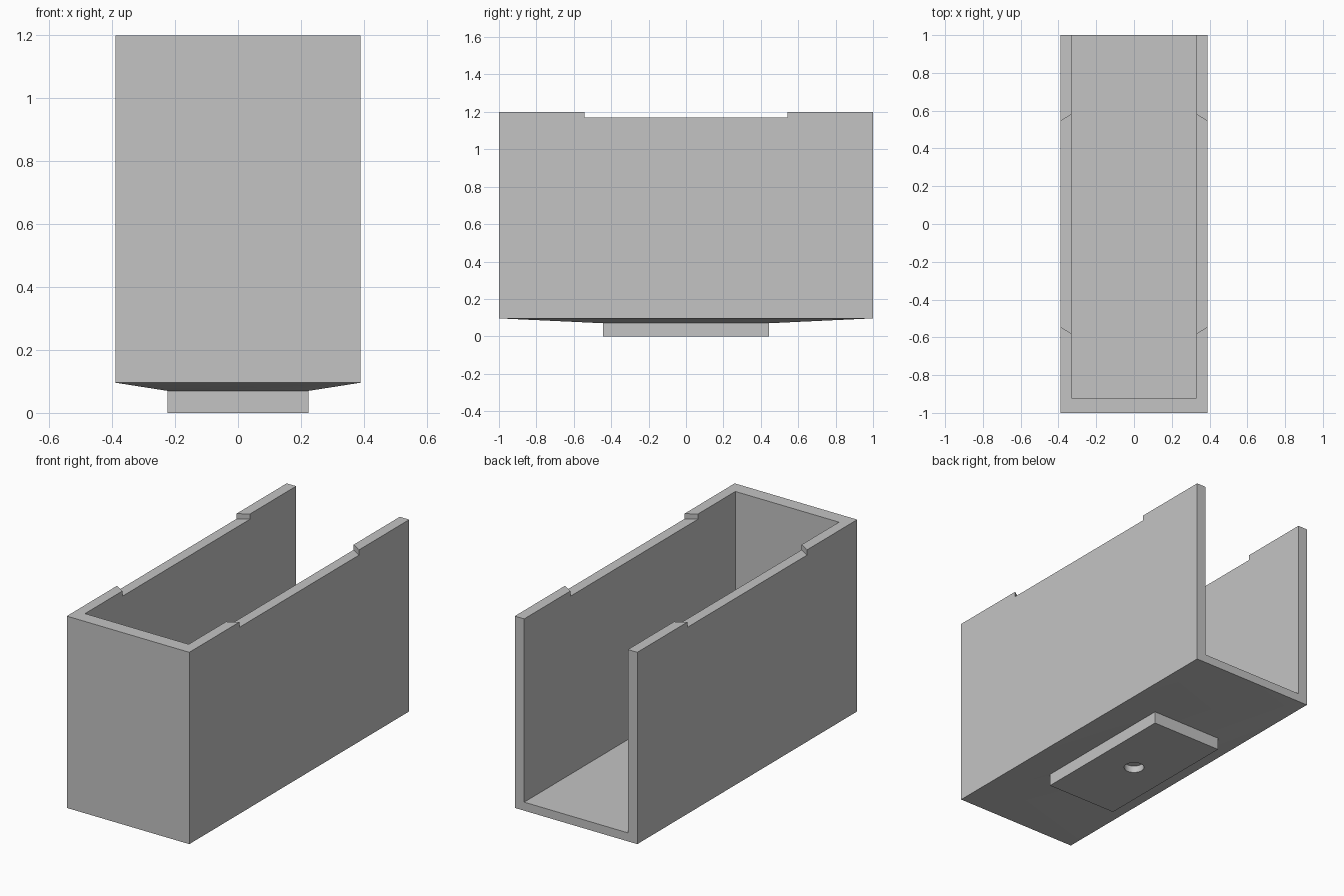
import bpy
import bmesh
from mathutils import Matrix

cube = bpy.data.objects.get("Cube")
if cube:
    bpy.data.objects.remove(cube, do_unlink=True)

# Single plain grey material
grey = bpy.data.materials.new("plain grey")
grey.use_nodes = True
colour = (0.55, 0.55, 0.55, 1)
grey.diffuse_color = colour
grey.node_tree.nodes["Principled BSDF"].inputs["Base Color"].default_value = colour


def add_object(name, bm):
    bmesh.ops.recalc_face_normals(bm, faces=bm.faces)
    mesh = bpy.data.meshes.new(name)
    bm.to_mesh(mesh)
    bm.free()
    mesh.materials.append(grey)
    obj = bpy.data.objects.new(name, mesh)
    bpy.context.collection.objects.link(obj)
    return obj


def loft(name, rings):
    """Closed solid through rectangles given as (half_x, y_min, y_max, z)."""
    bm = bmesh.new()
    loops = [[bm.verts.new(p) for p in
              ((-x, y0, z), (x, y0, z), (x, y1, z), (-x, y1, z))]
             for x, y0, y1, z in rings]
    bm.faces.new(loops[0])
    bm.faces.new(loops[-1])
    for a, b in zip(loops, loops[1:]):
        for i in range(4):
            j = (i + 1) % 4
            bm.faces.new((a[i], a[j], b[j], b[i]))
    return add_object(name, bm)


def disc(name, radius, z0, z1, sides):
    bm = bmesh.new()
    bmesh.ops.create_cone(bm, cap_ends=True, segments=sides, radius1=radius,
                          radius2=radius, depth=z1 - z0,
                          matrix=Matrix.Translation((0, 0, (z0 + z1) / 2)))
    return add_object(name, bm)


# Body: foot plate, shallow tapered underside and tall walls
body = loft("open_box", [(0.224, -0.445, 0.445, 0), (0.224, -0.445, 0.445, 0.07),
                         (0.39, -1, 1, 0.096), (0.39, -1, 1, 1.2)])

# Cutters: cavity open at top and back, round recess in the rims, blind foot hole
cutters = [loft("cavity_cutter", [(0.33, -0.92, 1.1, 0.145), (0.33, -0.92, 1.1, 1.3)]),
           disc("rim_recess_cutter", 0.668, 1.17, 1.35, 128),
           disc("foot_hole_cutter", 0.054, -0.05, 0.04, 32)]

for cutter in cutters:
    cutter.hide_render = True
    mod = body.modifiers.new(cutter.name, "BOOLEAN")
    mod.operation = "DIFFERENCE"
    mod.solver = "EXACT"
    mod.object = cutter

# Apply the cuts and discard the cutters
bpy.context.view_layer.objects.active = body
body.select_set(True)
for cutter in cutters:
    bpy.ops.object.modifier_apply(modifier=cutter.name)
    bpy.data.objects.remove(cutter, do_unlink=True)
bpy.ops.object.shade_smooth_by_angle(angle=0.3)
